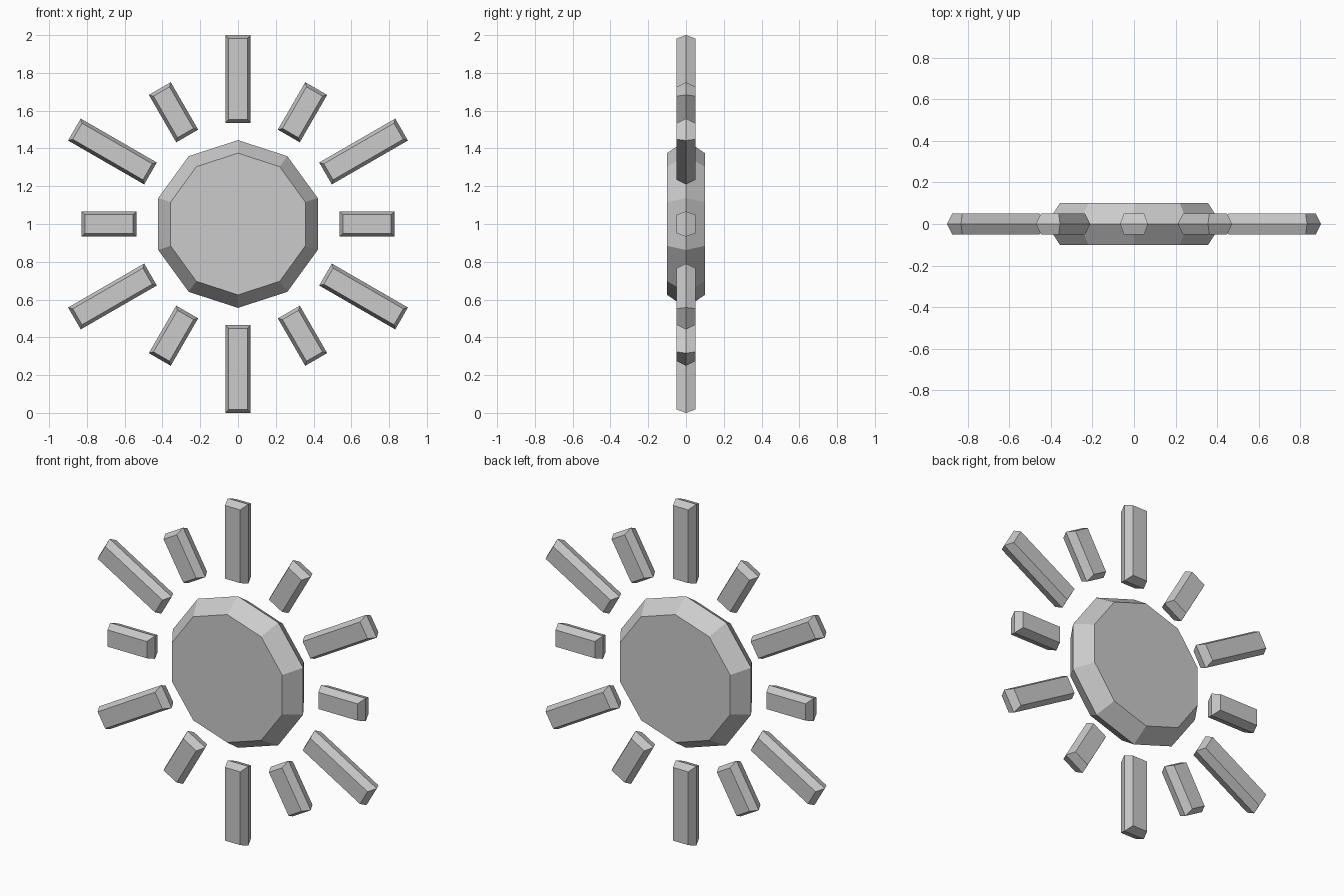
import bpy, bmesh
from math import sin, cos, radians

if "Cube" in bpy.data.objects:
    bpy.data.objects.remove(bpy.data.objects["Cube"])

CENTRE_Z = 1.0


def layered_solid(name, rings):
    """Join matching point rings of (x, y, z) into a closed, flat-shaded solid."""
    bm = bmesh.new()
    loops = [[bm.verts.new(p) for p in ring] for ring in rings]
    n = len(loops[0])
    for a, b in zip(loops, loops[1:]):
        for i in range(n):
            j = (i + 1) % n
            bm.faces.new((a[i], a[j], b[j], b[i]))
    bm.faces.new(loops[0])
    bm.faces.new(loops[-1])
    bmesh.ops.recalc_face_normals(bm, faces=bm.faces[:])
    mesh = bpy.data.meshes.new(name)
    bm.to_mesh(mesh)
    bm.free()
    obj = bpy.data.objects.new(name, mesh)
    obj.location.z = CENTRE_Z
    bpy.context.collection.objects.link(obj)
    return obj


def decagon(radius, y):
    return [(radius * sin(radians(36 * i)), y, radius * cos(radians(36 * i)))
            for i in range(10)]


def ray_outline(r0, r1, half_width, y):
    return [(r0, y, -half_width), (r1, y, -half_width),
            (r1, y, half_width), (r0, y, half_width)]


# Ten-sided disc, widest at its middle
layered_solid("sun_disc", [decagon(0.375, -0.1), decagon(0.444, 0), decagon(0.375, 0.1)])

# Alternating short and long rays with bevelled edges
BEVEL = 0.018
for k in range(12):
    is_long = k % 2 == 1
    r0, r1 = (0.535, 1.0) if is_long else (0.538, 0.828)
    ray = layered_solid("long_ray" if is_long else "short_ray", [
        ray_outline(r0 + BEVEL, r1 - BEVEL, 0.067 - BEVEL, -0.05),
        ray_outline(r0, r1, 0.067, 0),
        ray_outline(r0 + BEVEL, r1 - BEVEL, 0.067 - BEVEL, 0.05)])
    ray.rotation_euler.y = radians(30 * k)
